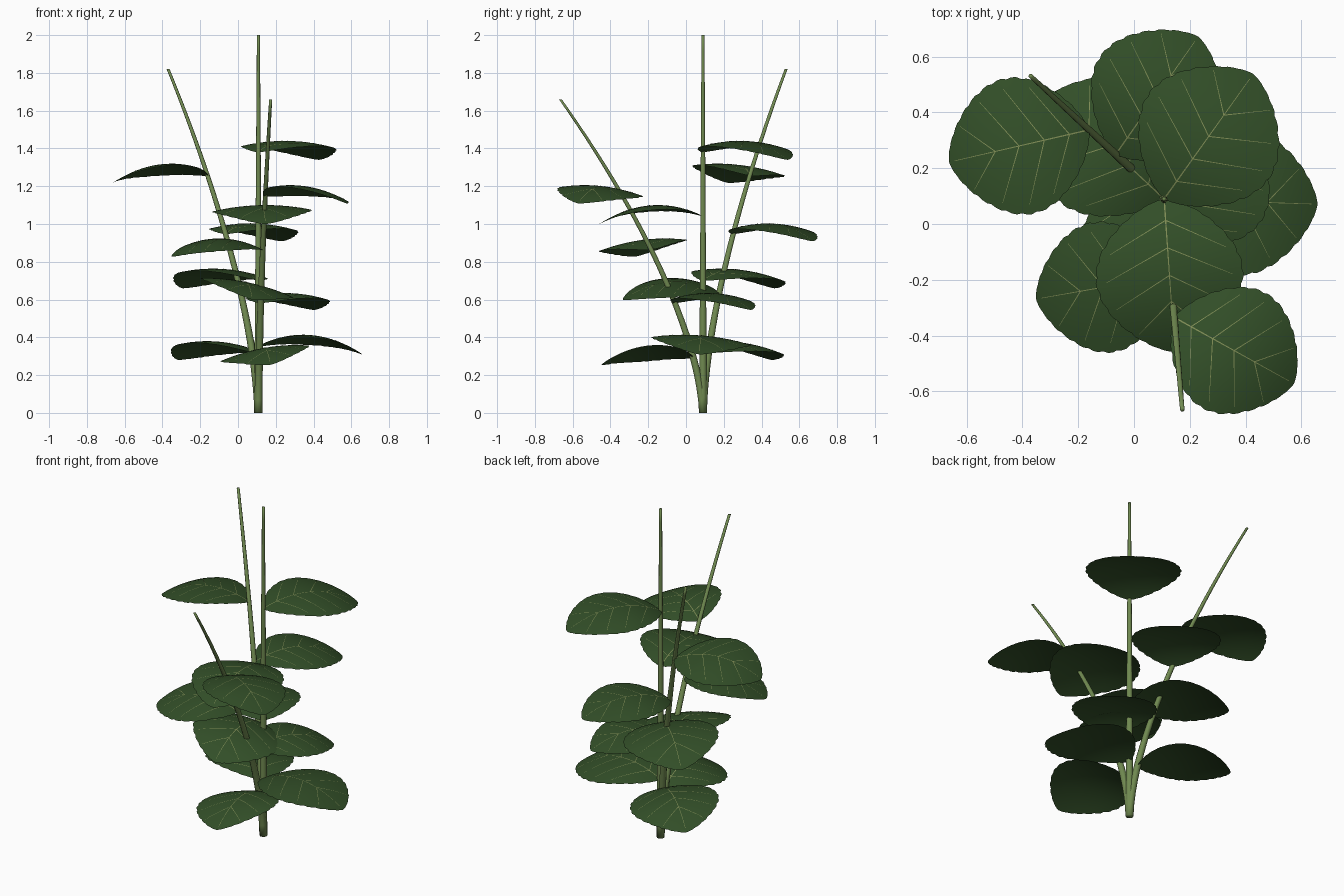
import bpy, math
from mathutils import Vector

if "Cube" in bpy.data.objects:
    bpy.data.objects.remove(bpy.data.objects["Cube"])


def material(name, rgb):
    m = bpy.data.materials.new(name)
    m.diffuse_color = (*rgb, 1)
    m.use_nodes = True
    m.node_tree.nodes["Principled BSDF"].inputs["Base Color"].default_value = m.diffuse_color
    return m


LEAF = material("deep leaf green", (0.032, 0.077, 0.021))
VEIN = material("pale vein green", (0.21, 0.26, 0.09))
STEM = material("stem green", (0.16, 0.25, 0.08))

BASE = Vector((0.108, 0.09, 0))


def make_object(name, verts, faces, mats, indices=None):
    me = bpy.data.meshes.new(name)
    me.from_pydata(verts, [], faces)
    for m in mats:
        me.materials.append(m)
    for i, p in enumerate(me.polygons):
        p.use_smooth = True
        if indices:
            p.material_index = indices[i]
    me.update()
    ob = bpy.data.objects.new(name, me)
    bpy.context.collection.objects.link(ob)
    return ob


def stem_point(tip, s):
    # stems lean outward progressively with height
    f = s ** 1.55
    return Vector((BASE.x + (tip[0] - BASE.x) * f, BASE.y + (tip[1] - BASE.y) * f, tip[2] * s))


def build_stem(name, tip, rings=24, sides=10):
    verts, faces = [], []
    for i in range(rings + 1):
        s = i / rings
        c = stem_point(tip, s)
        r = 0.022 + (0.008 - 0.022) * s
        for k in range(sides):
            a = 2 * math.pi * k / sides
            verts.append(c + Vector((r * math.cos(a), r * math.sin(a), 0)))
    for i in range(rings):
        for k in range(sides):
            k2 = (k + 1) % sides
            faces.append((i * sides + k, i * sides + k2, (i + 1) * sides + k2, (i + 1) * sides + k))
    faces.append(tuple(reversed(range(sides))))
    faces.append(tuple(rings * sides + k for k in range(sides)))
    make_object(name, verts, faces, [STEM])


def build_leaf(name, base, az, L, roll, teeth=15, cols=10):
    a = math.radians(az)
    d = Vector((math.cos(a), math.sin(a), 0))
    left = Vector((-d.y, d.x, 0))

    def half_width(t):
        return 0.47 * L * max(math.sin(math.pi * t), 0) ** 0.66

    def surface(t, v, lift=0.0):
        z = L * (0.5 * t - 0.573 * t * t) - 0.028 * (v / (0.47 * L)) ** 2 + roll * v
        return base + d * (L * t) + left * v + Vector((0, 0, z + lift))

    # toothed blade
    verts, faces, idx = [], [], []
    rows = teeth * 3
    for i in range(rows + 1):
        t = (1 - math.cos(math.pi * i / rows)) / 2
        w = half_width(t)
        tooth = (0.0, 0.014, 0.026)[i % 3] * L * min(1, w / (0.2 * L))
        for j in range(cols + 1):
            u = 2 * j / cols - 1
            v = u * w
            if j in (0, cols):
                v += math.copysign(tooth - 0.012 * L * min(1, w / (0.2 * L)), u)
            verts.append(surface(t, v))
    n = cols + 1
    for i in range(rows):
        for j in range(cols):
            faces.append((i * n + j, (i + 1) * n + j, (i + 1) * n + j + 1, i * n + j + 1))
            idx.append(0)

    # thin vein ribbons lying on the blade
    def ribbon(t0, v0, t1, v1, width, steps=10):
        dt, dv = (t1 - t0) * L, v1 - v0
        ln = math.hypot(dt, dv)
        px, py = -dv / ln, dt / ln
        start = len(verts)
        for i in range(steps + 1):
            f = i / steps
            h = width * (1 - 0.6 * f) / 2
            t, v = t0 + (t1 - t0) * f, v0 + dv * f
            for sgn in (-1, 1):
                verts.append(surface(t + sgn * h * px / L, v + sgn * h * py, 0.0015))
        for i in range(steps):
            b = start + 2 * i
            faces.append((b, b + 2, b + 3, b + 1))
            idx.append(1)

    ribbon(0.02, 0, 0.96, 0, 0.005, 24)
    for t0 in (0.14, 0.32, 0.5, 0.67):
        t1 = t0 + 0.2
        for side in (-1, 1):
            ribbon(t0, 0, t1, side * half_width(t1) * 0.88, 0.0035)
    make_object(name, verts, faces, [LEAF, VEIN], idx)


# stem: tip, leaf length, then (azimuth, roll) for the four leaves going up
PLANT = {
    "centre": ((0.108, 0.09, 2.0), 0.55, [(-2, -0.08), (137, 0.08), (274, 0.02), (54.5, 0)]),
    "back": ((-0.37, 0.53, 1.82), 0.515, [(140, 0.10), (-83, -0.20), (55, 0), (193, 0.12)]),
    "front": ((0.173, -0.665, 1.66), 0.49, [(277, 0.18), (55, 0), (190, -0.12), (-29, -0.12)]),
}
HEIGHTS = (0.175, 0.35, 0.52, 0.69)

for key, (tip, length, leaves) in PLANT.items():
    build_stem(key + "_stem", tip)
    for i, (az, roll) in enumerate(leaves):
        build_leaf(f"{key}_leaf_{i + 1}", stem_point(tip, HEIGHTS[i]), az, length, roll)
